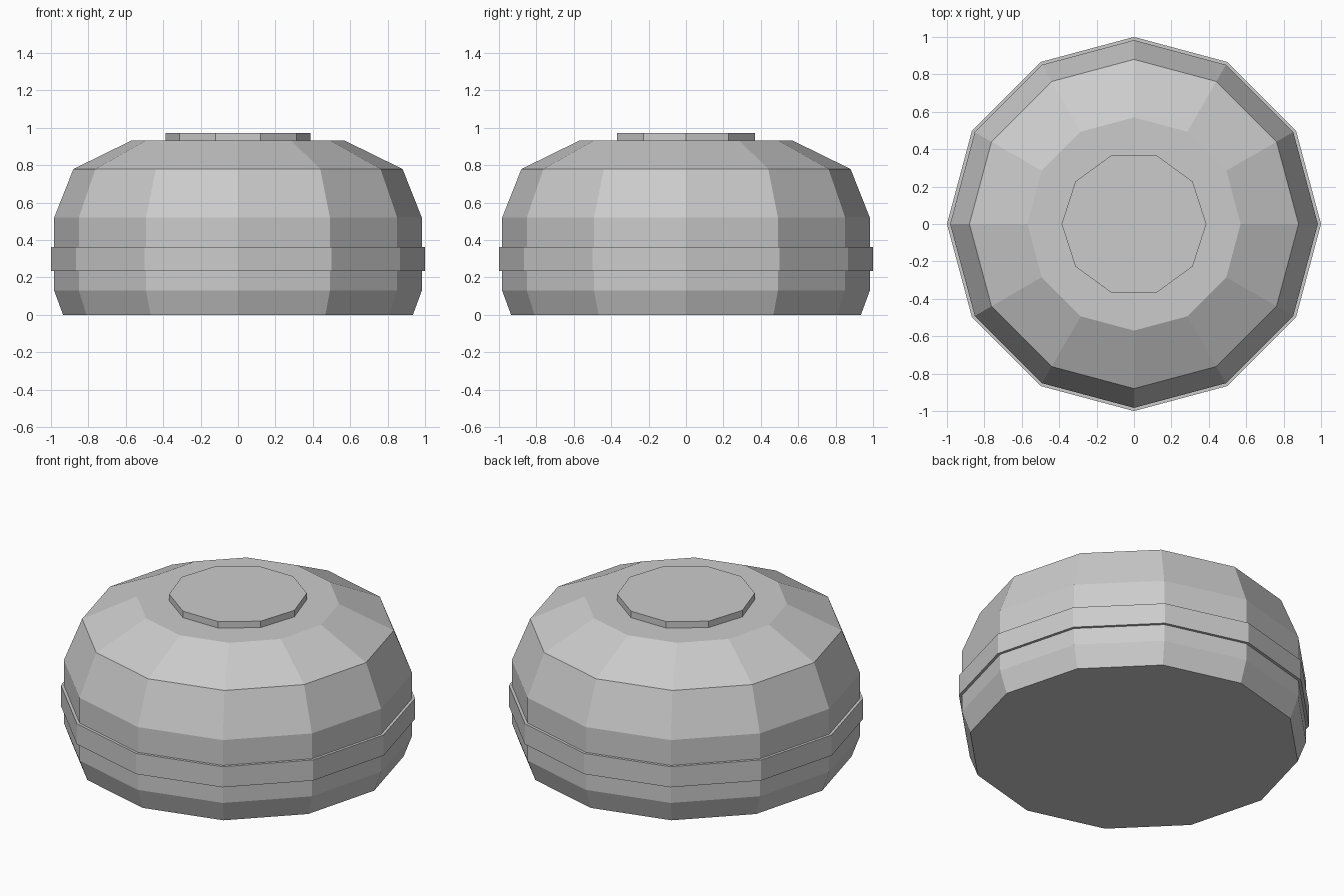
import bpy
import bmesh
from math import cos, sin, tau

cube = bpy.data.objects.get("Cube")
if cube:
    bpy.data.objects.remove(cube, do_unlink=True)

GREY = (0.6, 0.6, 0.6, 1)
grey = bpy.data.materials.new("plain grey")
grey.use_nodes = True
grey.diffuse_color = GREY
grey.node_tree.nodes["Principled BSDF"].inputs["Base Color"].default_value = GREY


def lathe(name, sides, profile):
    """Capped, flat-shaded solid from (radius, height) rings."""
    bm = bmesh.new()
    rings = [[bm.verts.new((r * cos(tau * i / sides), r * sin(tau * i / sides), z))
              for i in range(sides)] for r, z in profile]
    for low, high in zip(rings, rings[1:]):
        for i in range(sides):
            j = (i + 1) % sides
            bm.faces.new((low[i], low[j], high[j], high[i]))
    bm.faces.new(rings[0][::-1])
    bm.faces.new(rings[-1])
    mesh = bpy.data.meshes.new(name)
    bm.to_mesh(mesh)
    bm.free()
    mesh.materials.append(grey)
    obj = bpy.data.objects.new(name, mesh)
    bpy.context.collection.objects.link(obj)
    return obj


# Faceted main shell
lathe("body", 12, [(0.935, 0), (0.983, 0.13), (0.983, 0.52), (0.88, 0.78), (0.57, 0.932)])
# Raised belt around the shell
lathe("belt", 12, [(1.0, 0.235), (1.0, 0.363)])
# Low button on top
lathe("top_button", 10, [(0.387, 0.91), (0.387, 0.972)])
